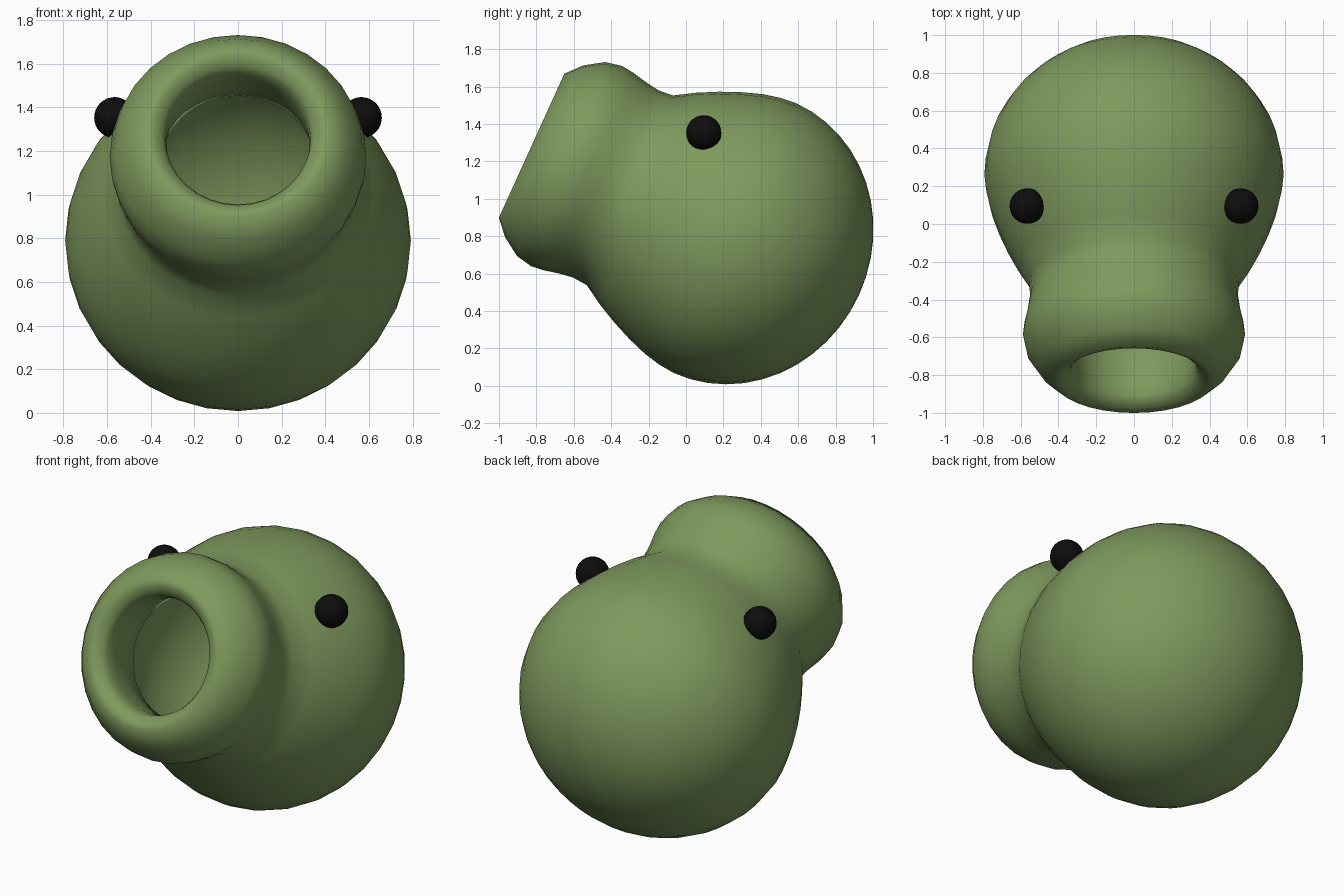
import bpy, bmesh, math
from mathutils import Matrix, Vector

if "Cube" in bpy.data.objects:
    bpy.data.objects.remove(bpy.data.objects["Cube"], do_unlink=True)


def make_material(name, color, roughness):
    mat = bpy.data.materials.new(name)
    mat.use_nodes = True
    mat.diffuse_color = color
    bsdf = mat.node_tree.nodes["Principled BSDF"]
    bsdf.inputs["Base Color"].default_value = color
    bsdf.inputs["Roughness"].default_value = roughness
    return mat


def finish(bm, name, mat, angle):
    bmesh.ops.recalc_face_normals(bm, faces=bm.faces)
    mesh = bpy.data.meshes.new(name)
    bm.to_mesh(mesh)
    bm.free()
    mesh.materials.append(mat)
    obj = bpy.data.objects.new(name, mesh)
    bpy.context.collection.objects.link(obj)
    bpy.ops.object.select_all(action="DESELECT")
    obj.select_set(True)
    bpy.context.view_layer.objects.active = obj
    bpy.ops.object.shade_smooth_by_angle(angle=math.radians(angle))
    return obj


green = make_material("moss green", (0.21, 0.32, 0.11, 1), 0.8)
black = make_material("eye black", (0.004, 0.004, 0.004, 1), 0.8)

# Profile points are (distance along the tilted axis, radius)
BACK, WIDTH, MIDDLE, WALL = 0.73, 0.792, -0.06, 0.015
STEPS = 12


def rear_half(shrink):
    """Rounded rear of the body, from the pole to the widest ring."""
    angles = [math.pi / 2 * i / STEPS for i in range(STEPS + 1)]
    return [(MIDDLE - (BACK - shrink) * math.cos(a),
             (WIDTH - shrink) * math.sin(a)) for a in angles]


front_half = [(0.03, 0.783), (0.12, 0.763), (0.23, 0.725), (0.34, 0.678),
              (0.45, 0.622), (0.557, 0.557)]
snout = [(0.64, 0.55), (0.72, 0.562), (0.80, 0.58), (0.87, 0.588),
         (0.96, 0.57), (1.06, 0.505), (1.134, 0.423)]
mouth = [(1.125, 0.385), (1.10, 0.35), (1.07, 0.333), (1.0, 0.328),
         (0.90, 0.335), (0.76, 0.355)]
inner_front = [(s, r - WALL) for s, r in reversed(front_half)]
profile = (rear_half(0) + front_half + snout + mouth
           + inner_front + rear_half(WALL)[::-1])

# Hollow body with the snout, turned around the tilted axis
bm = bmesh.new()
verts = [bm.verts.new((r, 0, s)) for s, r in profile]
edges = [bm.edges.new(pair) for pair in zip(verts, verts[1:])]
bmesh.ops.spin(bm, geom=verts + edges, cent=(0, 0, 0), axis=(0, 0, 1),
               angle=2 * math.pi, steps=32)
bmesh.ops.remove_doubles(bm, verts=bm.verts, dist=0.0005)
tilt = Matrix.Translation(Vector((0, 0.207, 0.815))) @ Matrix.Rotation(1.144, 4, "X")
bmesh.ops.transform(bm, matrix=tilt, verts=bm.verts)
finish(bm, "body_and_snout", green, 60)

# Eyes
for side, x in (("left", 0.565), ("right", -0.565)):
    bm = bmesh.new()
    bmesh.ops.create_uvsphere(bm, u_segments=24, v_segments=16, radius=0.094,
                              matrix=Matrix.Translation((x, 0.095, 1.353)))
    finish(bm, side + "_eye", black, 60)
